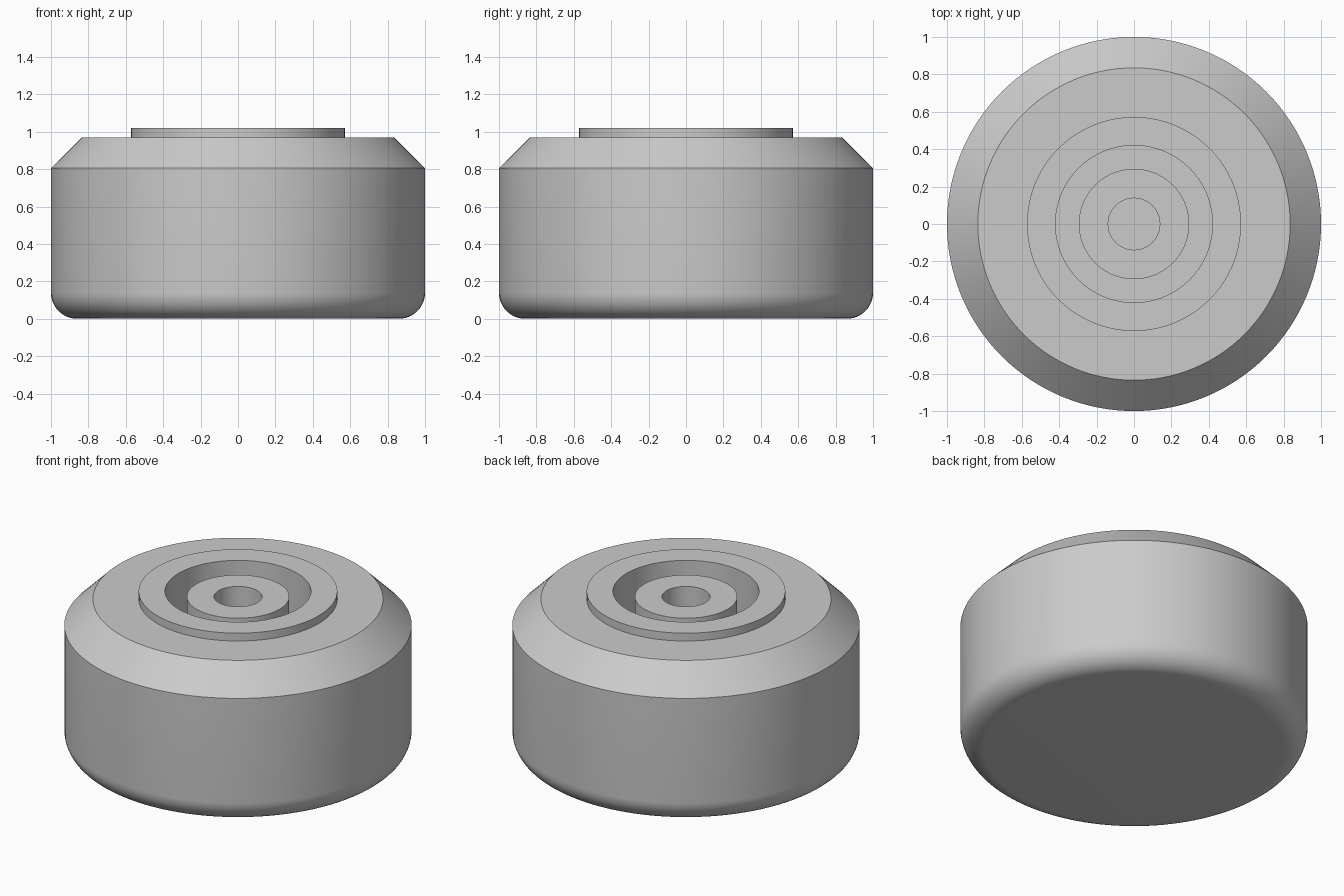
import bpy, bmesh, math

cube = bpy.data.objects.get("Cube")
if cube:
    bpy.data.objects.remove(cube, do_unlink=True)

grey = bpy.data.materials.new("light_grey")
grey.use_nodes = True
colour = (0.6, 0.6, 0.6, 1)
grey.diffuse_color = colour
grey.node_tree.nodes["Principled BSDF"].inputs["Base Color"].default_value = colour


def lathe(name, profile, steps=128):
    """Revolve a list of (radius, height) points around the z axis."""
    bm = bmesh.new()
    verts = [bm.verts.new((r, 0, z)) for r, z in profile]
    edges = [bm.edges.new(pair) for pair in zip(verts, verts[1:])]
    bmesh.ops.spin(bm, geom=verts + edges, cent=(0, 0, 0), axis=(0, 0, 1),
                   angle=2 * math.pi, steps=steps)
    bmesh.ops.remove_doubles(bm, verts=bm.verts, dist=0.0001)
    bmesh.ops.recalc_face_normals(bm, faces=bm.faces)
    mesh = bpy.data.meshes.new(name)
    bm.to_mesh(mesh)
    bm.free()
    mesh.materials.append(grey)
    obj = bpy.data.objects.new(name, mesh)
    bpy.context.collection.objects.link(obj)
    bpy.ops.object.select_all(action="DESELECT")
    obj.select_set(True)
    bpy.context.view_layer.objects.active = obj
    bpy.ops.object.shade_smooth_by_angle(angle=math.radians(30))
    return obj


floor = 0.3

# Body: rounded base, straight wall, chamfer, raised collar and round socket
fillet = 0.14
arc = [math.radians(90 * i / 12) for i in range(13)]
base = [(1 - fillet + fillet * math.sin(a), fillet - fillet * math.cos(a)) for a in arc]
lathe("body", [(0, 0)] + base + [
    (1, 0.805), (0.835, 0.97), (0.572, 0.97), (0.572, 1.02),
    (0.42, 1.02), (0.42, floor), (0, floor)])

# Hollow post standing in the socket
lathe("centre_post", [
    (0, floor), (0.295, floor), (0.295, 0.986), (0.138, 0.986),
    (0.138, floor + 0.01), (0, floor + 0.01)])
